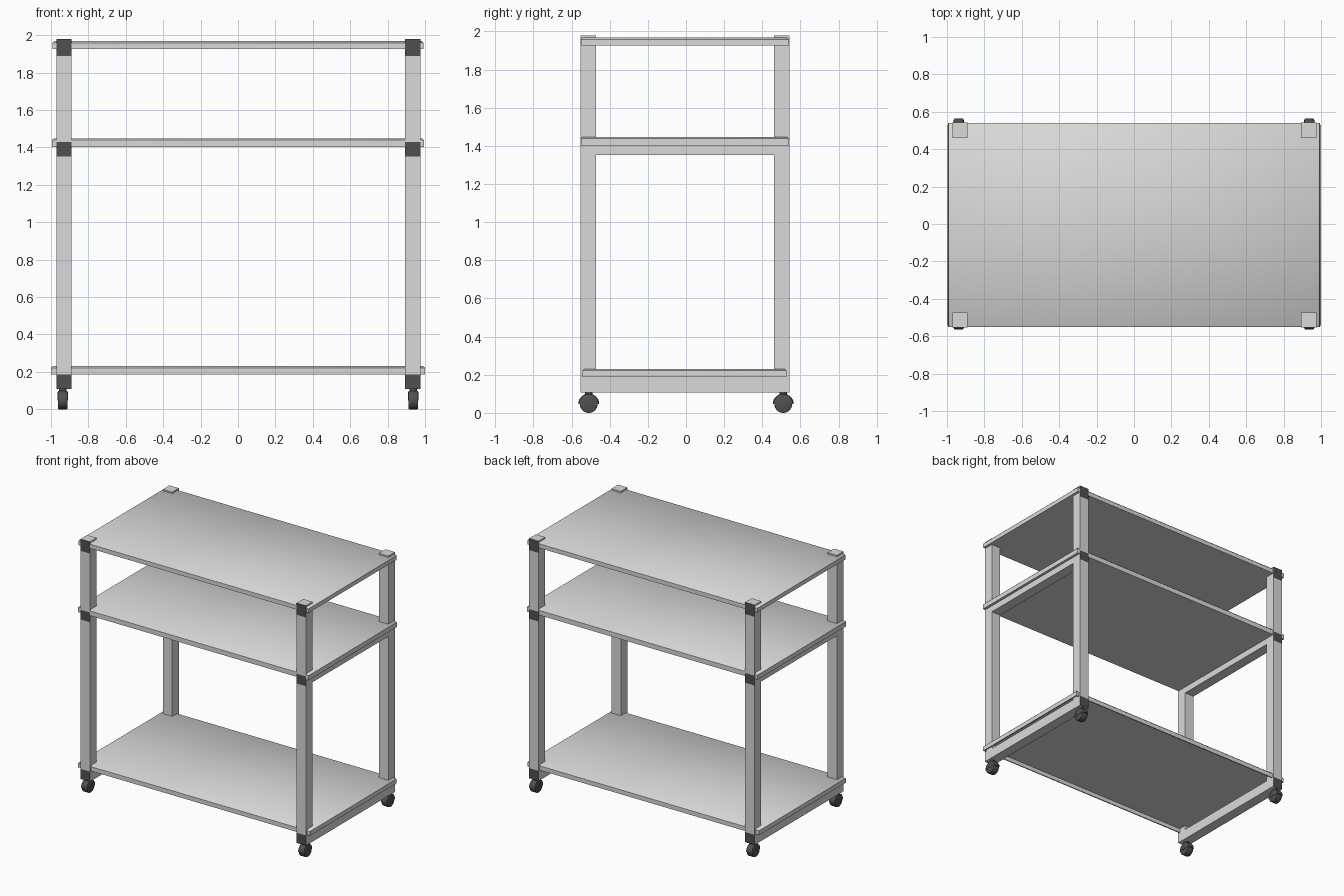
import bpy, bmesh, math
from mathutils import Matrix, Vector

cube = bpy.data.objects.get("Cube")
if cube:
    bpy.data.objects.remove(cube, do_unlink=True)


def material(name, value):
    mat = bpy.data.materials.new(name)
    mat.use_nodes = True
    colour = (value, value, value, 1)
    mat.diffuse_color = colour
    mat.node_tree.nodes["Principled BSDF"].inputs["Base Color"].default_value = colour
    return mat


LIGHT = material("light grey", 0.7)
DARK = material("dark grey", 0.08)


def finish(name, bm, mats, smooth=None):
    mesh = bpy.data.meshes.new(name)
    bm.normal_update()
    bm.to_mesh(mesh)
    bm.free()
    for mat in mats:
        mesh.materials.append(mat)
    obj = bpy.data.objects.new(name, mesh)
    bpy.context.collection.objects.link(obj)
    if smooth:
        bpy.ops.object.select_all(action="DESELECT")
        obj.select_set(True)
        bpy.context.view_layer.objects.active = obj
        bpy.ops.object.shade_smooth_by_angle(angle=math.radians(smooth))


def box_mesh(xs, ys, zs):
    bm = bmesh.new()
    bmesh.ops.create_cube(bm, size=1)
    for v in bm.verts:
        v.co = Vector(r[0] if c < 0 else r[1] for r, c in zip((xs, ys, zs), v.co))
    bm.normal_update()
    return bm


def box(name, xs, ys, zs, dark_ends=()):
    """Light box; faces pointing along the given y signs are dark."""
    bm = box_mesh(xs, ys, zs)
    for f in bm.faces:
        f.material_index = int(any(f.normal.y * s > 0.9 for s in dark_ends))
    finish(name, bm, (LIGHT, DARK))


def shelf(name, half_x, ys, zs, hollow=0.0):
    """Board with a soft upper rim, optionally hollowed from below."""
    bm = box_mesh((-half_x, half_x), ys, zs)
    rim = [e for e in bm.edges if all(v.co.z > zs[1] - 0.001 for v in e.verts)]
    bmesh.ops.bevel(bm, geom=rim, offset=0.009, segments=1, affect="EDGES")
    bm.normal_update()
    for f in bm.faces:
        f.smooth = f.normal.z > 0.1
    if hollow:
        under = min(bm.faces, key=lambda f: f.calc_center_median().z)
        bmesh.ops.inset_region(bm, faces=[under], thickness=0.012)
        walls = bmesh.ops.extrude_discrete_faces(bm, faces=[under])["faces"]
        bmesh.ops.translate(bm, verts=walls[0].verts[:], vec=(0, 0, hollow))
    finish(name, bm, (LIGHT,))


def disc(name, x, y, z, radius, width, half=False, round_edge=0.0):
    """Wheel-like cylinder across x; half keeps only the upper part."""
    bm = bmesh.new()
    bmesh.ops.create_cone(bm, cap_ends=True, segments=28, radius1=radius,
                          radius2=radius, depth=width,
                          matrix=Matrix.Rotation(math.pi / 2, 4, "Y"))
    rims = [e for e in bm.edges if abs(e.verts[0].co.x - e.verts[1].co.x) < 0.001]
    bmesh.ops.bevel(bm, geom=rims, offset=round_edge, segments=2, profile=0.5,
                    affect="EDGES")
    if half:
        cut = bmesh.ops.bisect_plane(bm, geom=bm.verts[:] + bm.edges[:] + bm.faces[:],
                                     plane_co=(0, 0, 0), plane_no=(0, 0, 1),
                                     clear_inner=True)
        edges = [g for g in cut["geom_cut"] if isinstance(g, bmesh.types.BMEdge)]
        bmesh.ops.contextual_create(bm, geom=edges)
    bmesh.ops.translate(bm, verts=bm.verts, vec=(x, y, z))
    finish(name, bm, (DARK,), 40)


def stem(name, x, y, z0, z1, radius):
    bm = bmesh.new()
    bmesh.ops.create_cone(bm, cap_ends=True, segments=16, radius1=radius,
                          radius2=radius, depth=z1 - z0,
                          matrix=Matrix.Translation((x, y, (z0 + z1) / 2)))
    finish(name, bm, (DARK,), 40)


FRONT, BACK = -0.554, 0.542
POST = 0.081
LOW, MID, TOP = (0.187, 0.23), (1.402, 1.448), (1.926, 1.968)
LOW_RAIL, MID_RAIL = (0.108, 0.187), (1.352, 1.428)
BLOCK = (1.888, 1.98)

# Three shelves, the lowest a hollow tray turned upside down
shelf("bottom_shelf", 1.0, (-0.542, 0.528), LOW, hollow=0.032)
shelf("middle_shelf", 0.995, (FRONT + 0.003, BACK - 0.003), MID)
shelf("top_shelf", 0.993, (FRONT + 0.004, BACK - 0.003), TOP)

for side, sx in (("left", 1), ("right", -1)):
    centre = sx * 0.9325 + 0.0015
    xs = (centre - POST / 2, centre + POST / 2)
    # Cross rails carrying the lower two shelves, with dark ends
    box(f"{side}_bottom_rail", xs, (FRONT, BACK), LOW_RAIL, (-1, 1))
    box(f"{side}_middle_rail", xs, (FRONT, BACK), MID_RAIL, (-1, 1))

    for end, sy in (("front", -1), ("back", 1)):
        ys = (FRONT, FRONT + POST) if sy < 0 else (BACK - POST, BACK)
        tag = f"{end}_{side}"
        # Posts and dark-faced top blocks
        box(f"{tag}_lower_post", xs, ys, (LOW_RAIL[1], MID_RAIL[0]))
        box(f"{tag}_upper_post", xs, ys, (MID_RAIL[1], BLOCK[0]))
        box(f"{tag}_top_block", xs, ys, BLOCK, (sy,))
        # Caster: wheel, hood and stem
        cx, cy = sx * 0.937, sy * 0.51
        disc(f"{tag}_wheel", cx, cy, 0.047, 0.047, 0.052, round_edge=0.006)
        disc(f"{tag}_wheel_hood", cx, cy, 0.046, 0.055, 0.056, True, 0.012)
        stem(f"{tag}_caster_stem", cx, cy, 0.09, LOW_RAIL[0], 0.02)
